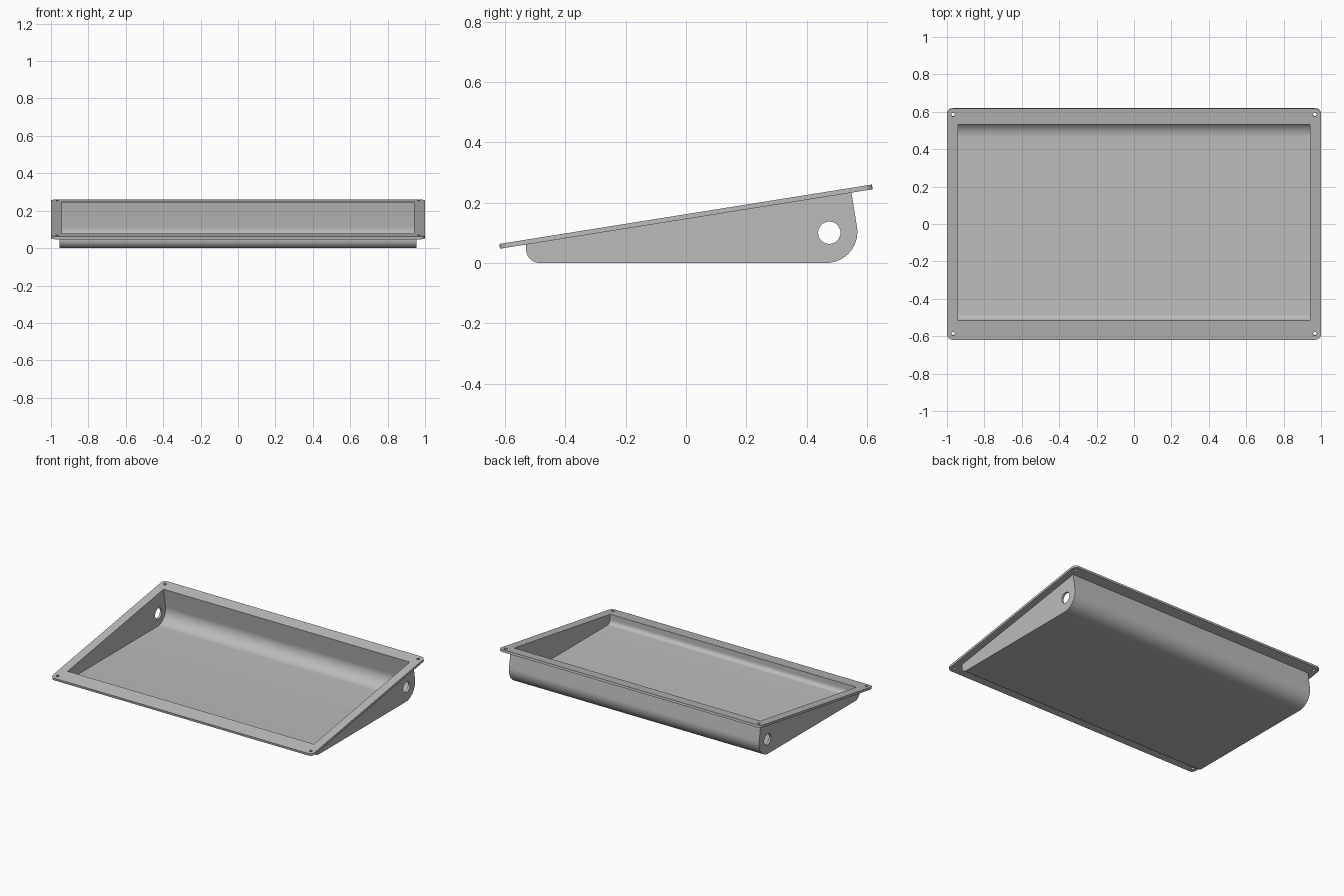
import bpy
import bmesh
from math import sin, cos, tan, radians, pi
from mathutils import Matrix, Vector

cube = bpy.data.objects.get("Cube")
if cube:
    bpy.data.objects.remove(cube, do_unlink=True)

TILT = radians(9.06)
MID_Z = 0.1535                      # centre height of the tilted flange
WALL = 0.015
NORMAL = Vector((0, -sin(TILT), cos(TILT)))
TILTED = Matrix.Translation((0, 0, MID_Z)) @ Matrix.Rotation(TILT, 4, "X")

grey = bpy.data.materials.new("plain grey")
grey.use_nodes = True
colour = (0.5, 0.5, 0.5, 1)
grey.diffuse_color = colour
grey.node_tree.nodes["Principled BSDF"].inputs["Base Color"].default_value = colour


def arc(cu, cv, r, start, end, steps):
    """Points on an arc, angles in degrees."""
    angles = [radians(start + (end - start) * i / steps) for i in range(steps + 1)]
    return [(cu + r * cos(a), cv + r * sin(a)) for a in angles]


def prism(name, points, along):
    """Closed solid: a polygon swept along a vector."""
    bm = bmesh.new()
    face = bm.faces.new([bm.verts.new(p) for p in points])
    swept = bmesh.ops.extrude_face_region(bm, geom=[face])["geom"]
    moved = [g for g in swept if isinstance(g, bmesh.types.BMVert)]
    bmesh.ops.translate(bm, verts=moved, vec=along)
    bmesh.ops.recalc_face_normals(bm, faces=bm.faces)
    mesh = bpy.data.meshes.new(name)
    bm.to_mesh(mesh)
    bm.free()
    mesh.materials.append(grey)
    obj = bpy.data.objects.new(name, mesh)
    bpy.context.collection.objects.link(obj)
    return obj


def trough(name, half_width, inset, height):
    """Side profile with rounded front and back, cut off along the tilt."""
    front = arc(-0.485, 0.045, 0.045 - inset, 180, 270, 10)
    back = arc(0.465, 0.103, 0.103 - inset, 270, 360 + 9.06, 24)
    y = front[0][0]
    front_top = (y, MID_Z + y * tan(TILT) + height / cos(TILT))
    end = Vector((0, *back[-1]))
    rise = height - (end - Vector((0, 0, MID_Z))).dot(NORMAL)
    back_top = (end + NORMAL * rise).yz
    outline = [front_top, *front, *back, back_top]
    return prism(name, [(-half_width, u, v) for u, v in outline],
                 (2 * half_width, 0, 0))


def combine(target, tool, operation):
    """Boolean the tool into the target, then discard the tool."""
    mod = target.modifiers.new("combine", "BOOLEAN")
    mod.operation = operation
    mod.solver = "EXACT"
    mod.object = tool
    bpy.context.view_layer.objects.active = target
    bpy.ops.object.modifier_apply(modifier=mod.name)
    bpy.data.objects.remove(tool, do_unlink=True)


# Tray body
tray = trough("tray", 0.955, 0, 0)

# Tilted flange with rounded corners
half_x, half_y, r, thick = 1.0, 0.6255, 0.03, 0.016
outline = []
for i, (sx, sy) in enumerate([(1, 1), (-1, 1), (-1, -1), (1, -1)]):
    outline += arc(sx * (half_x - r), sy * (half_y - r), r, 90 * i, 90 * i + 90, 8)
flange = prism("flange", [TILTED @ Vector((u, v, -thick / 2)) for u, v in outline],
               NORMAL * thick)
combine(tray, flange, "UNION")

# Hollow interior
combine(tray, trough("hollow", 0.94, WALL, 0.06), "DIFFERENCE")

# Round opening through both side walls
ring = arc(0.475, 0.1, 0.037, 0, 360, 32)[:-1]
combine(tray, prism("side_hole", [(-1.1, u, v) for u, v in ring], (2.2, 0, 0)),
        "DIFFERENCE")

# Screw holes in the flange corners
for sx in (-1, 1):
    for sy in (-1, 1):
        ring = arc(sx * 0.967, sy * 0.593, 0.01, 0, 360, 16)[:-1]
        hole = prism("screw_hole", [TILTED @ Vector((u, v, -0.03)) for u, v in ring],
                     NORMAL * 0.06)
        combine(tray, hole, "DIFFERENCE")

# Smooth bends, sharp edges
bpy.ops.object.select_all(action="DESELECT")
tray.select_set(True)
bpy.context.view_layer.objects.active = tray
bpy.ops.object.shade_smooth_by_angle(angle=pi / 6)
